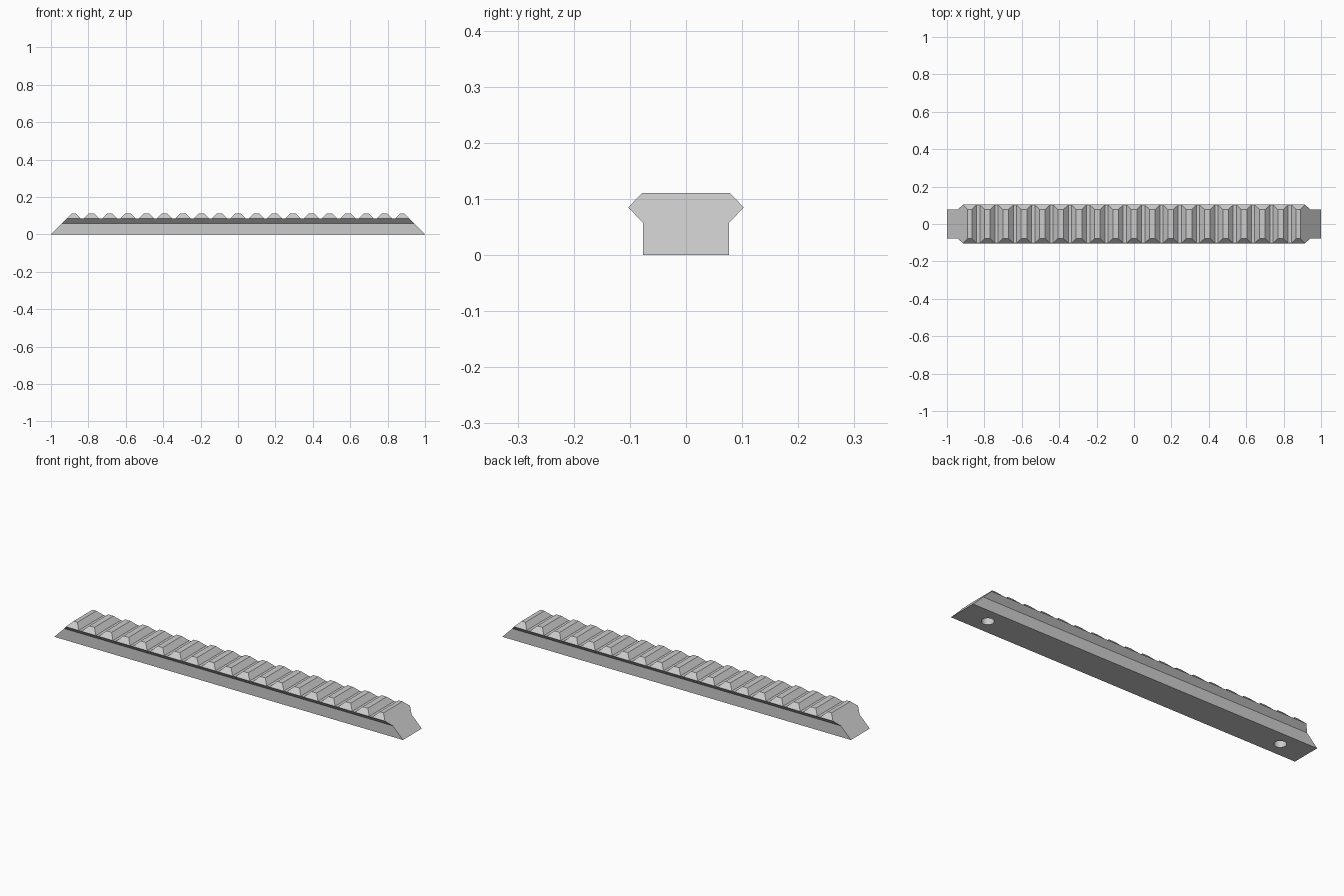
import bpy
import bmesh
from mathutils import Vector

cube = bpy.data.objects.get("Cube")
if cube:
    bpy.data.objects.remove(cube, do_unlink=True)

# Plain grey metal
metal = bpy.data.materials.new("grey metal")
metal.use_nodes = True
GREY = (0.6, 0.6, 0.6, 1)
metal.diffuse_color = GREY
metal.node_tree.nodes["Principled BSDF"].inputs["Base Color"].default_value = GREY


def finish(name, bm):
    bmesh.ops.recalc_face_normals(bm, faces=bm.faces[:])
    mesh = bpy.data.meshes.new(name)
    bm.to_mesh(mesh)
    bm.free()
    mesh.materials.append(metal)
    obj = bpy.data.objects.new(name, mesh)
    bpy.context.collection.objects.link(obj)
    return obj


def prism(name, points, push):
    """Extrude a closed outline along the vector push."""
    bm = bmesh.new()
    face = bm.faces.new([bm.verts.new(p) for p in points])
    new = bmesh.ops.extrude_face_region(bm, geom=[face])["geom"]
    moved = [g for g in new if isinstance(g, bmesh.types.BMVert)]
    bmesh.ops.translate(bm, verts=moved, vec=Vector(push))
    return finish(name, bm)


def cut(target, tool, operation):
    mod = target.modifiers.new(operation, "BOOLEAN")
    mod.operation, mod.object, mod.solver = operation, tool, "EXACT"
    bpy.context.view_layer.objects.active = target
    bpy.ops.object.modifier_apply(modifier=mod.name)
    bpy.data.objects.remove(tool, do_unlink=True)


TOP, FLOOR = 0.111, 0.0855
TEETH, PITCH, HALF_TOP = 19, 0.098, 0.015
HALF_BASE = HALF_TOP + TOP - FLOOR

# Side outline: sloped ends and a row of teeth
outline = [(-1, 0)]
for i in range(TEETH):
    c = (i - (TEETH - 1) / 2) * PITCH
    left = [(c - HALF_BASE, FLOOR), (c - HALF_TOP, TOP)]
    right = [(c + HALF_TOP, TOP), (c + HALF_BASE, FLOOR)]
    if i == 0:
        left = [(TOP - 1, TOP)]
    if i == TEETH - 1:
        right = [(1 - TOP, TOP)]
    outline += left + right
outline.append((1, 0))
rail = prism("toothed_rail", [(x, -0.2, z) for x, z in outline], (0, 0.4, 0))

# Cross-section: narrow foot with a flared, chamfered head
half = [(0.077, -0.03), (0.077, 0.058), (0.103, 0.085), (0.067, 0.122)]
section = half + [(-y, z) for y, z in reversed(half)]
cut(rail, prism("section_cutter", [(-1.2, y, z) for y, z in section], (2.4, 0, 0)),
    "INTERSECT")

# Blind mounting holes in the underside
for side in (-1, 1):
    bm = bmesh.new()
    bmesh.ops.create_cone(bm, cap_ends=True, segments=32, radius1=0.029,
                          radius2=0.029, depth=0.14)
    bmesh.ops.translate(bm, verts=bm.verts[:], vec=(side * 0.85, 0, 0))
    cut(rail, finish("hole_cutter", bm), "DIFFERENCE")

# Flat faces with smooth hole walls
bpy.ops.object.select_all(action="DESELECT")
rail.select_set(True)
bpy.context.view_layer.objects.active = rail
bpy.ops.object.shade_smooth_by_angle(angle=0.4)
